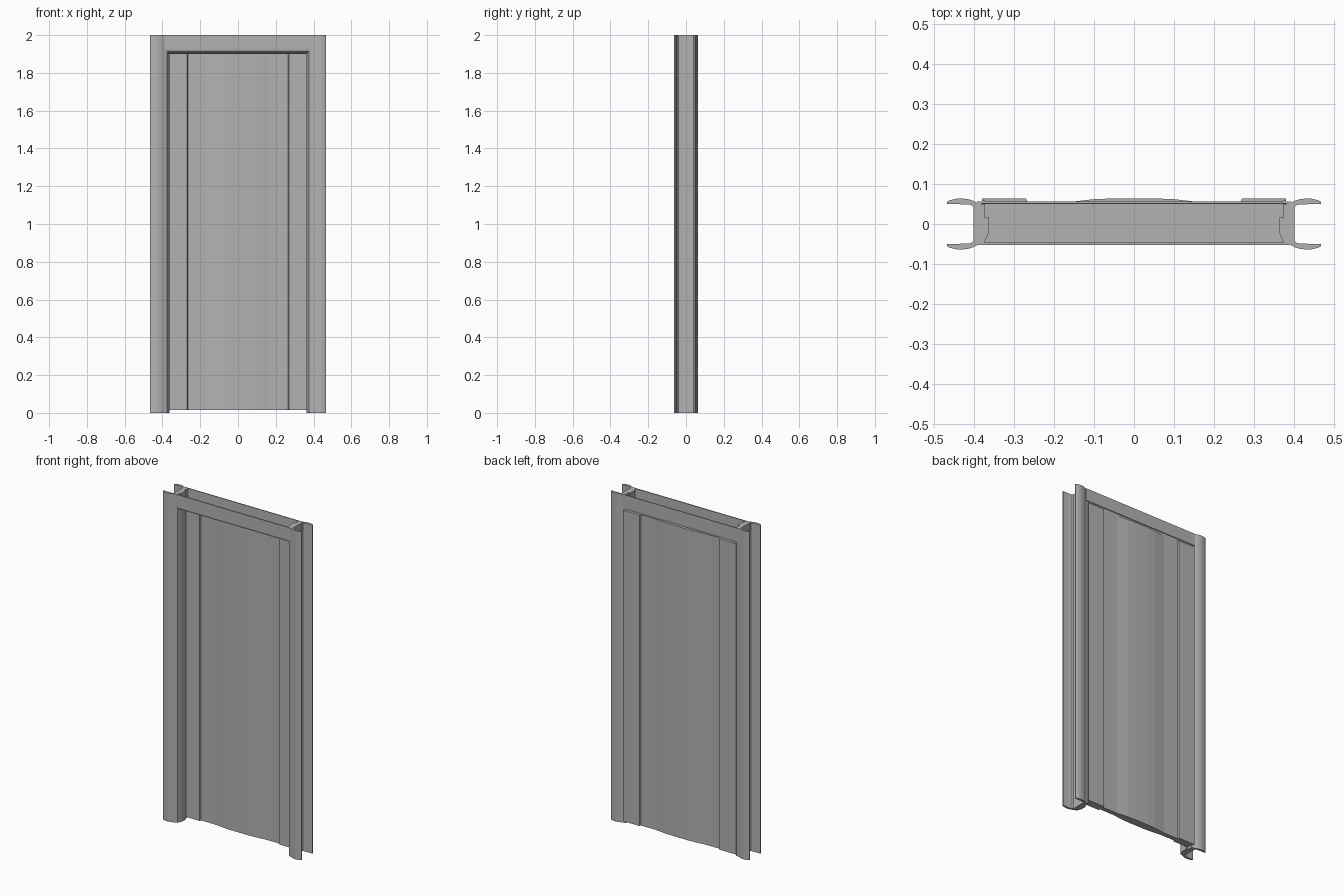
import bpy
import bmesh
from mathutils import Vector

cube = bpy.data.objects.get("Cube")
if cube:
    bpy.data.objects.remove(cube, do_unlink=True)

grey = bpy.data.materials.new("plain_grey")
grey.use_nodes = True
colour = (0.45, 0.45, 0.45, 1)
grey.diffuse_color = colour
grey.node_tree.nodes["Principled BSDF"].inputs["Base Color"].default_value = colour

TOP, HEAD = 2.0, 1.9          # frame height, underside of the head
OPEN = 0.362                  # half width of the clear opening


def extrude(name, profile, start, end, place, smooth=0):
    """Sweep a closed profile from start to end; place maps (u, v, w) to xyz."""
    bm = bmesh.new()
    ring = [bm.verts.new(place(u, v, start)) for u, v in profile]
    face = bm.faces.new(ring)
    shift = Vector(place(0, 0, end)) - Vector(place(0, 0, start))
    moved = bmesh.ops.extrude_face_region(bm, geom=[face], use_keep_orig=True)
    verts = [g for g in moved["geom"] if isinstance(g, bmesh.types.BMVert)]
    bmesh.ops.translate(bm, verts=verts, vec=shift)
    bmesh.ops.recalc_face_normals(bm, faces=bm.faces)
    mesh = bpy.data.meshes.new(name)
    bm.to_mesh(mesh)
    bm.free()
    mesh.materials.append(grey)
    obj = bpy.data.objects.new(name, mesh)
    bpy.context.collection.objects.link(obj)
    if smooth:
        bpy.ops.object.select_all(action="DESELECT")
        obj.select_set(True)
        bpy.context.view_layer.objects.active = obj
        bpy.ops.object.shade_smooth_by_angle(angle=smooth)
    return obj


def upright(side=1):
    return lambda u, v, w: (side * u, v, w)


def across(u, v, w):
    return (w, v, HEAD - OPEN + u)


# Stop and rebate shared by the jambs and the head, from front to back
stop = [(0.386, -0.050), (0.375, -0.047), (0.368, -0.034), (0.363, -0.02),
        (OPEN, -0.01), (OPEN, 0.015), (0.367, 0.018), (0.372, 0.015),
        (0.372, 0.050), (0.386, 0.051)]

# Rounded casing, front half of the section, from opening edge outwards
casing = [(0.392, -0.053), (0.402, -0.058), (0.415, -0.062), (0.43, -0.064),
          (0.445, -0.063), (0.458, -0.060), (0.467, -0.056), (0.467, -0.050),
          (0.415, -0.049), (0.406, -0.047), (0.401, -0.041)]
back_casing = [(x, -y) for x, y in reversed(casing)]
jamb_profile = list(reversed(stop)) + casing + back_casing

for name, side in (("left_jamb", 1), ("right_jamb", -1)):
    extrude(name, jamb_profile, 0, TOP, upright(side), smooth=0.5)

# Head: stop section below, open channel between two thin fascias above
rise = TOP - HEAD + OPEN
head_profile = stop + [(0.386, 0.056), (rise, 0.056), (rise, 0.051),
                       (0.395, 0.050), (0.395, -0.046), (rise, -0.046),
                       (rise, -0.052), (0.386, -0.052)]
extrude("head", head_profile, -0.392, 0.392, across, smooth=0.5)

# Door leaf: stepped side stiles and a shallow faceted swell in the middle
half = [(0.372, 0.0), (0.270, 0.0), (0.266, 0.010), (0.170, 0.010),
        (0.135, 0.006), (0.100, 0.002), (0.050, 0.0)]
relief = half + [(-x, d) for x, d in reversed(half)]
FRONT, BACK = 0.016, 0.064
door_profile = ([(x, FRONT + d) for x, d in relief]
                + [(-0.372, 0.057), (-0.380, 0.057), (-0.380, BACK)]
                + [(x, BACK - d) for x, d in reversed(relief[1:-1])]
                + [(0.380, BACK), (0.380, 0.057), (0.372, 0.057)])
extrude("door_leaf", door_profile, 0.015, 1.908, upright())
